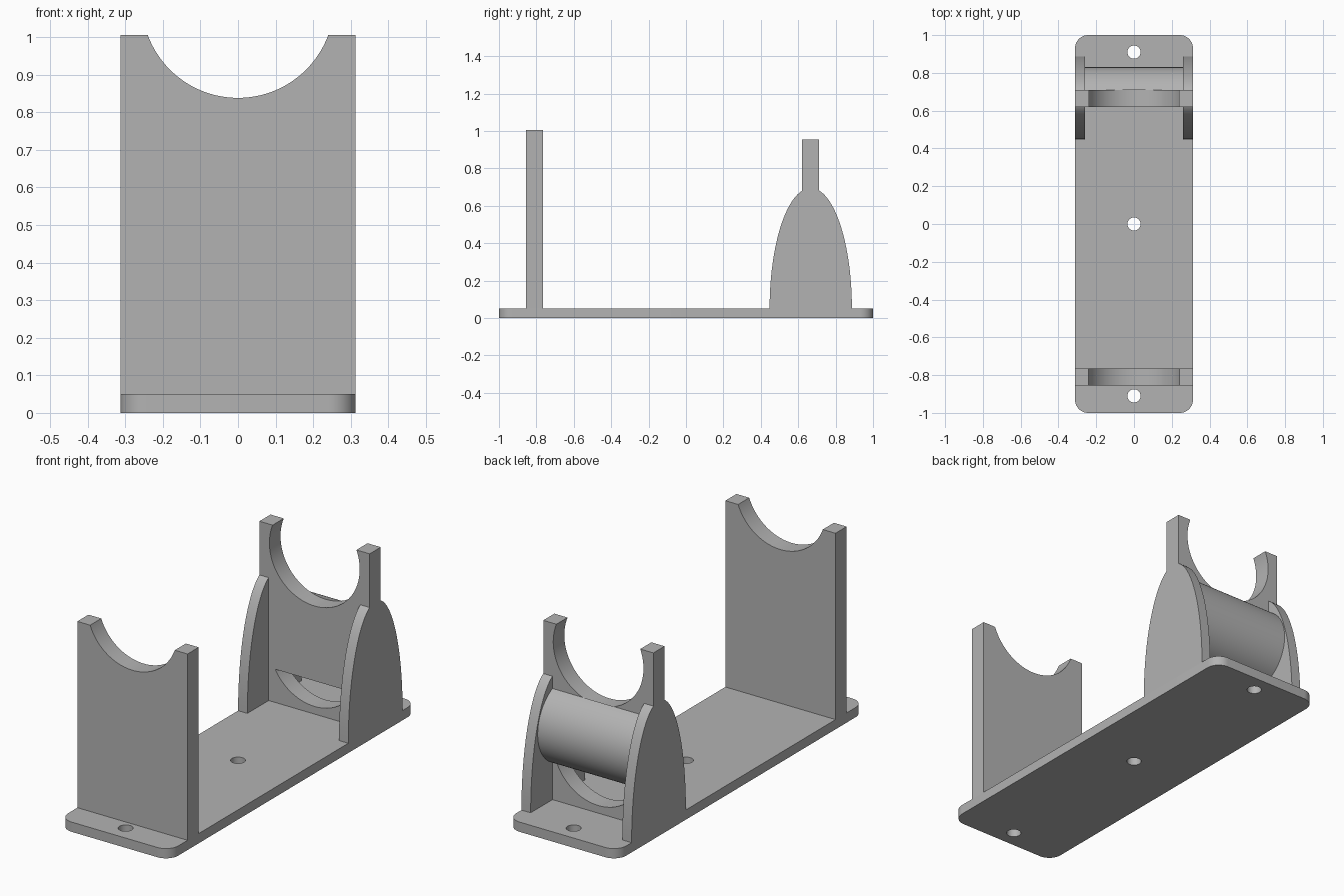
import bpy
import bmesh
from math import sin, cos, pi, asin, radians
from mathutils import Vector

cube = bpy.data.objects.get("Cube")
if cube:
    bpy.data.objects.remove(cube, do_unlink=True)

grey = bpy.data.materials.new("plain_grey")
grey.use_nodes = True
grey.diffuse_color = (0.45, 0.45, 0.45, 1)
grey.node_tree.nodes["Principled BSDF"].inputs["Base Color"].default_value = grey.diffuse_color

HALF_W = 0.3125     # half width of base and plates
BASE_H = 0.05
NOTCH_R = 0.256


def arc(cu, cv, ru, rv, a0, a1, n):
    """Points on an elliptical arc between two angles in radians."""
    steps = [a0 + (a1 - a0) * i / n for i in range(n + 1)]
    return [(cu + ru * cos(a), cv + rv * sin(a)) for a in steps]


def extrude(name, profile, axis, lo, hi):
    """Solid from a 2D profile, extruded along one axis."""
    place = {"x": lambda u, v, d: (d, u, v),
             "y": lambda u, v, d: (u, d, v),
             "z": lambda u, v, d: (u, v, d)}[axis]
    bm = bmesh.new()
    face = bm.faces.new([bm.verts.new(place(u, v, lo)) for u, v in profile])
    new = bmesh.ops.extrude_face_region(bm, geom=[face])["geom"]
    bmesh.ops.translate(bm, verts=[g for g in new if isinstance(g, bmesh.types.BMVert)],
                        vec=Vector(place(0, 0, hi - lo)))
    bmesh.ops.recalc_face_normals(bm, faces=bm.faces)
    mesh = bpy.data.meshes.new(name)
    bm.to_mesh(mesh)
    bm.free()
    mesh.materials.append(grey)
    obj = bpy.data.objects.new(name, mesh)
    bpy.context.collection.objects.link(obj)
    return obj


def activate(obj):
    bpy.ops.object.select_all(action="DESELECT")
    obj.select_set(True)
    bpy.context.view_layer.objects.active = obj


def cut(obj, cutter):
    """Subtract the cutter and remove it."""
    cutter.hide_render = True
    mod = obj.modifiers.new("cut", "BOOLEAN")
    mod.operation = "DIFFERENCE"
    mod.solver = "EXACT"
    mod.object = cutter
    activate(obj)
    bpy.ops.object.modifier_apply(modifier=mod.name)
    bpy.data.objects.remove(cutter, do_unlink=True)


def cradle(name, top, notch_z, y0, y1):
    """Upright plate with a round notch in its top edge."""
    a = asin((top - notch_z) / NOTCH_R)
    notch = arc(0, notch_z, NOTCH_R, NOTCH_R, a, -pi - a, 72)
    outline = [(-HALF_W, BASE_H), (HALF_W, BASE_H), (HALF_W, top)] + notch + [(-HALF_W, top)]
    return extrude(name, outline, "y", y0, y1)


# Base with rounded corners and three screw holes
r = 0.07
corners = []
for i, (sx, sy) in enumerate([(1, 1), (-1, 1), (-1, -1), (1, -1)]):
    corners += arc(sx * (HALF_W - r), sy * (1 - r), r, r, i * pi / 2, (i + 1) * pi / 2, 10)
base = extrude("base", corners, "z", 0, BASE_H)
for y in (-0.91, 0, 0.91):
    cut(base, extrude("hole_cutter", arc(0, y, 0.035, 0.035, 0, 2 * pi, 32)[:-1], "z", -0.1, 0.1))

# Upright cradles
front = cradle("front_cradle", 1.005, 1.094, -0.855, -0.765)
back = cradle("back_cradle", 0.955, 0.86, 0.62, 0.71)

# Half-round window low in the back cradle
window = arc(0, 0.345, NOTCH_R, NOTCH_R, pi, 2 * pi, 48)
cut(back, extrude("window_cutter", window, "y", 0.5, 0.8))

# Arched side supports
arch = arc(0.667, BASE_H, 0.22, 0.645, 0, pi, 48)
sides = [extrude(side + "_support", arch, "x", *span)
         for side, span in (("left", (0.26, HALF_W)), ("right", (-HALF_W, -0.26)))]

# Half-round bar behind the back cradle, trimmed below the notch
yc, zc, rad = 0.62, 0.43, 0.21
end = pi / 2 - asin((0.71 - yc) / rad)
bar_profile = arc(yc, zc, rad, rad, -pi / 2, end, 64) + [(0.71, 0.6), (yc, 0.6)]
bar = extrude("round_bar", bar_profile, "x", -0.26, 0.26)

for obj in [base, front, back, bar] + sides:
    activate(obj)
    bpy.ops.object.shade_smooth_by_angle(angle=radians(30))
